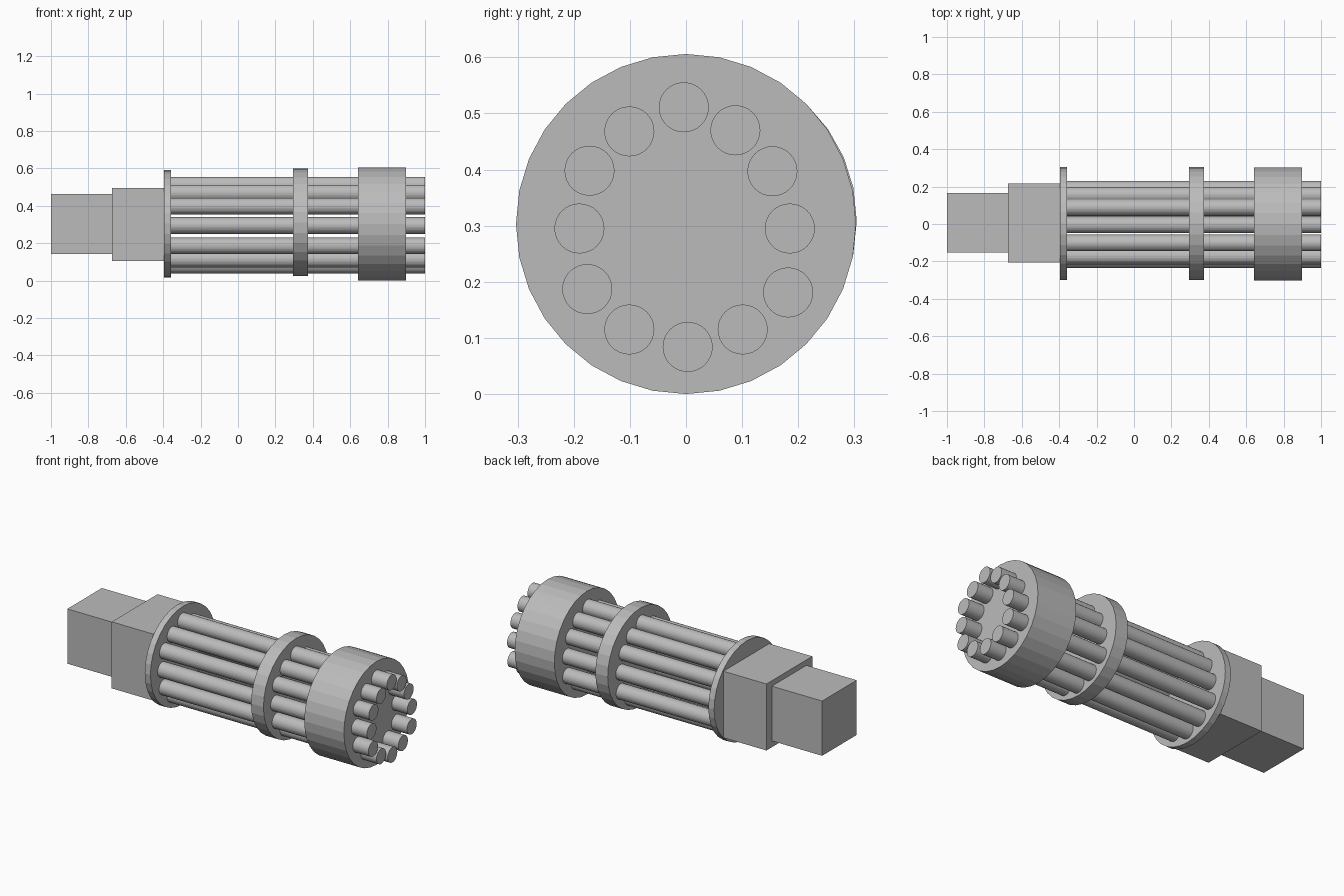
import bpy, math
from mathutils import Matrix

if "Cube" in bpy.data.objects:
    bpy.data.objects.remove(bpy.data.objects["Cube"])

metal = bpy.data.materials.new("grey metal")
metal.diffuse_color = (0.5, 0.5, 0.5, 1)
metal.use_nodes = True
metal.node_tree.nodes["Principled BSDF"].inputs["Base Color"].default_value = metal.diffuse_color


def finish(name):
    ob = bpy.context.object
    ob.name = name
    ob.data.materials.append(metal)
    return ob


def rod(name, x0, x1, y, z, ry, rz, sides=32):
    """Cylinder lying along x, with separate y and z radii."""
    bpy.ops.mesh.primitive_cylinder_add(vertices=sides, radius=1, depth=x1 - x0)
    ob = finish(name)
    ob.data.transform(Matrix.Diagonal((rz, ry, 1, 1)))
    ob.data.transform(Matrix.Rotation(math.pi / 2, 4, 'Y'))
    ob.location = ((x0 + x1) / 2, y, z)
    return ob


def box(name, x0, x1, y0, y1, z0, z1):
    bpy.ops.mesh.primitive_cube_add(size=1)
    ob = finish(name)
    ob.data.transform(Matrix.Diagonal((x1 - x0, y1 - y0, z1 - z0, 1)))
    ob.location = ((x0 + x1) / 2, (y0 + y1) / 2, (z0 + z1) / 2)


# Rear housing blocks
box("rear_block", -1.0, -0.674, -0.153, 0.167, 0.143, 0.464)
box("motor_block", -0.674, -0.394, -0.207, 0.217, 0.106, 0.496)

# Round plates that hold the barrels
rod("rear_flange", -0.395, -0.358, 0.002, 0.305, 0.302, 0.287)
rod("middle_clamp", 0.295, 0.375, 0.002, 0.312, 0.302, 0.288)
rod("front_collar", 0.642, 0.899, 0.0, 0.303, 0.303, 0.303)

# Ring of slightly uneven barrels: (y, z) of each axis
centres = [(-0.004, 0.511), (0.088, 0.470), (0.154, 0.397), (0.185, 0.295),
           (0.182, 0.181), (0.101, 0.115), (0.003, 0.084), (-0.101, 0.115),
           (-0.176, 0.187), (-0.190, 0.295), (-0.172, 0.398), (-0.101, 0.468)]
for i, (y, z) in enumerate(centres):
    rod(f"barrel_{i + 1}", -0.375, 1.0, y, z, 0.0445, 0.0445)
